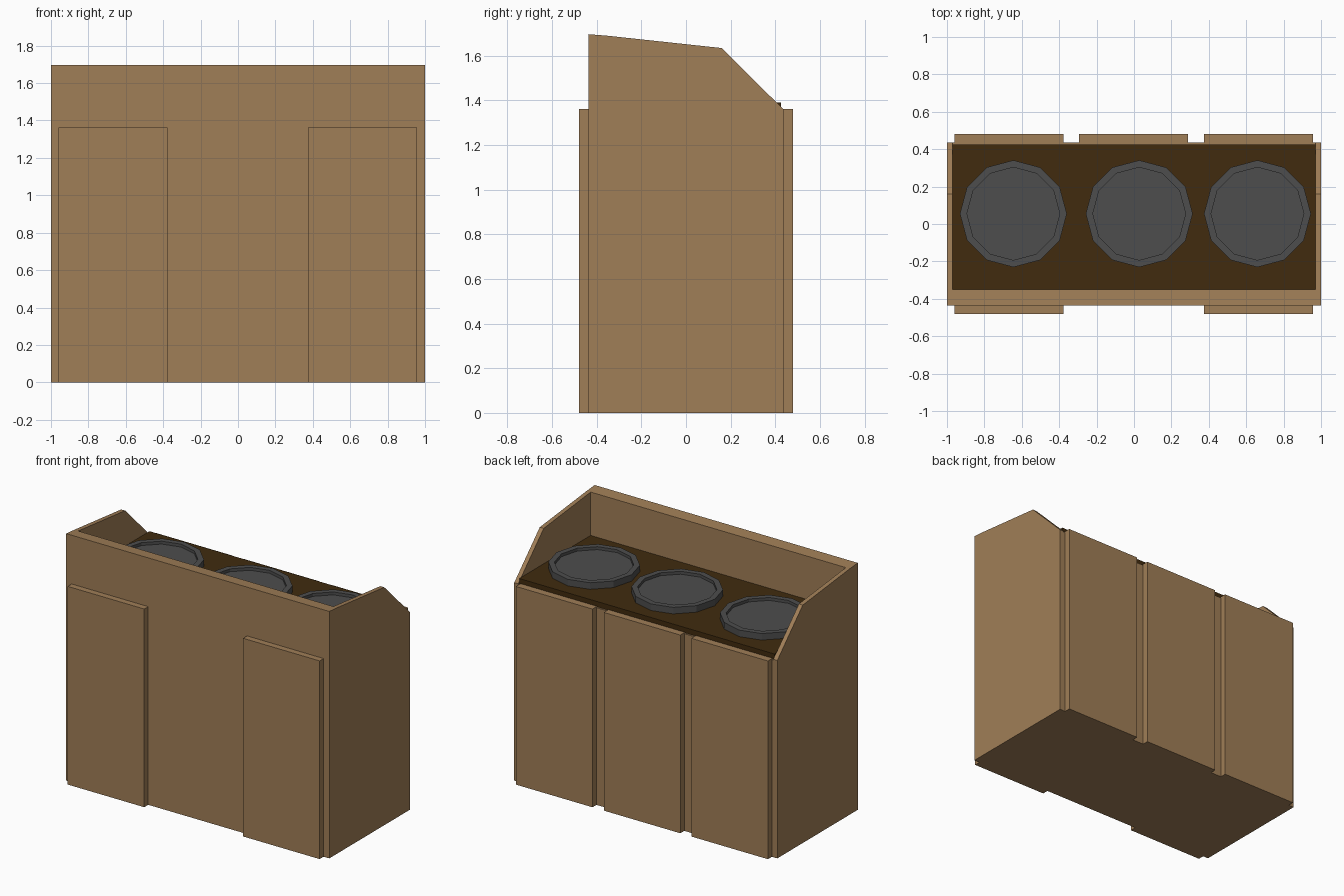
import bpy, bmesh
from mathutils import Matrix, Vector

if "Cube" in bpy.data.objects:
    bpy.data.objects.remove(bpy.data.objects["Cube"])


def material(name, rgb):
    m = bpy.data.materials.new(name)
    m.diffuse_color = (*rgb, 1)
    m.use_nodes = True
    m.node_tree.nodes["Principled BSDF"].inputs["Base Color"].default_value = m.diffuse_color
    return m


wood = material("light wood", (0.352, 0.209, 0.095))
dark = material("dark brown", (0.052, 0.024, 0.0045))
grey = material("lid grey", (0.075, 0.075, 0.075))


def finish(name, bm, mat):
    bmesh.ops.recalc_face_normals(bm, faces=bm.faces[:])
    me = bpy.data.meshes.new(name)
    bm.to_mesh(me)
    bm.free()
    me.materials.append(mat)
    ob = bpy.data.objects.new(name, me)
    bpy.context.collection.objects.link(ob)
    return ob


def box(name, lo, hi, mat):
    lo, hi = Vector(lo), Vector(hi)
    bm = bmesh.new()
    bmesh.ops.create_cube(bm, size=1, matrix=Matrix.Translation((lo + hi) / 2)
                          @ Matrix.Diagonal((*(hi - lo), 1)))
    return finish(name, bm, mat)


# Cabinet body: side profile extruded across the full width
profile = [(-0.437, 0), (0.437, 0), (0.437, 1.36), (0.16, 1.635),
           (-0.35, 1.69), (-0.437, 1.697)]
bm = bmesh.new()
face = bm.faces.new([bm.verts.new((-1, y, z)) for y, z in profile])
ext = bmesh.ops.extrude_face_region(bm, geom=[face])
bmesh.ops.translate(bm, vec=(2, 0, 0),
                    verts=[v for v in ext["geom"] if isinstance(v, bmesh.types.BMVert)])
body = finish("cabinet_body", bm, wood)

# Hollow above the counter, open towards the back
cutter = box("hollow_cutter", (-0.97, -0.35, 1.355), (0.97, 1, 2), wood)
cutter.hide_render = True
mod = body.modifiers.new("hollow", "BOOLEAN")
mod.operation = "DIFFERENCE"
mod.solver = "EXACT"
mod.object = cutter
bpy.context.view_layer.objects.active = body
bpy.ops.object.modifier_apply(modifier=mod.name)
bpy.data.objects.remove(cutter)

# Dark counter top
box("counter_top", (-0.97, -0.35, 1.35), (0.97, 0.425, 1.392), dark)

# Raised panels, two on the front and three on the back
for i, x in enumerate((-0.668, 0.666)):
    box(f"front_panel_{i + 1}", (x - 0.291, -0.48, 0), (x + 0.291, -0.43, 1.362), wood)
for i, x in enumerate((-0.668, -0.002, 0.666)):
    box(f"back_panel_{i + 1}", (x - 0.291, 0.43, 0), (x + 0.291, 0.48, 1.362), wood)

# Twelve-sided round lids with a raised rim
for i, x in enumerate((-0.645, 0.028, 0.66)):
    bm = bmesh.new()
    bmesh.ops.create_cone(bm, cap_ends=True, segments=12, radius1=0.286, radius2=0.286,
                          depth=0.05, matrix=Matrix.Translation((x, 0.055, 1.412)))
    top = max(bm.faces, key=lambda f: f.calc_center_median().z)
    bmesh.ops.inset_region(bm, faces=[top], thickness=0.038)
    ext = bmesh.ops.extrude_discrete_faces(bm, faces=[top])
    bmesh.ops.translate(bm, vec=(0, 0, -0.02), verts=ext["faces"][0].verts[:])
    finish(f"round_lid_{i + 1}", bm, grey)
